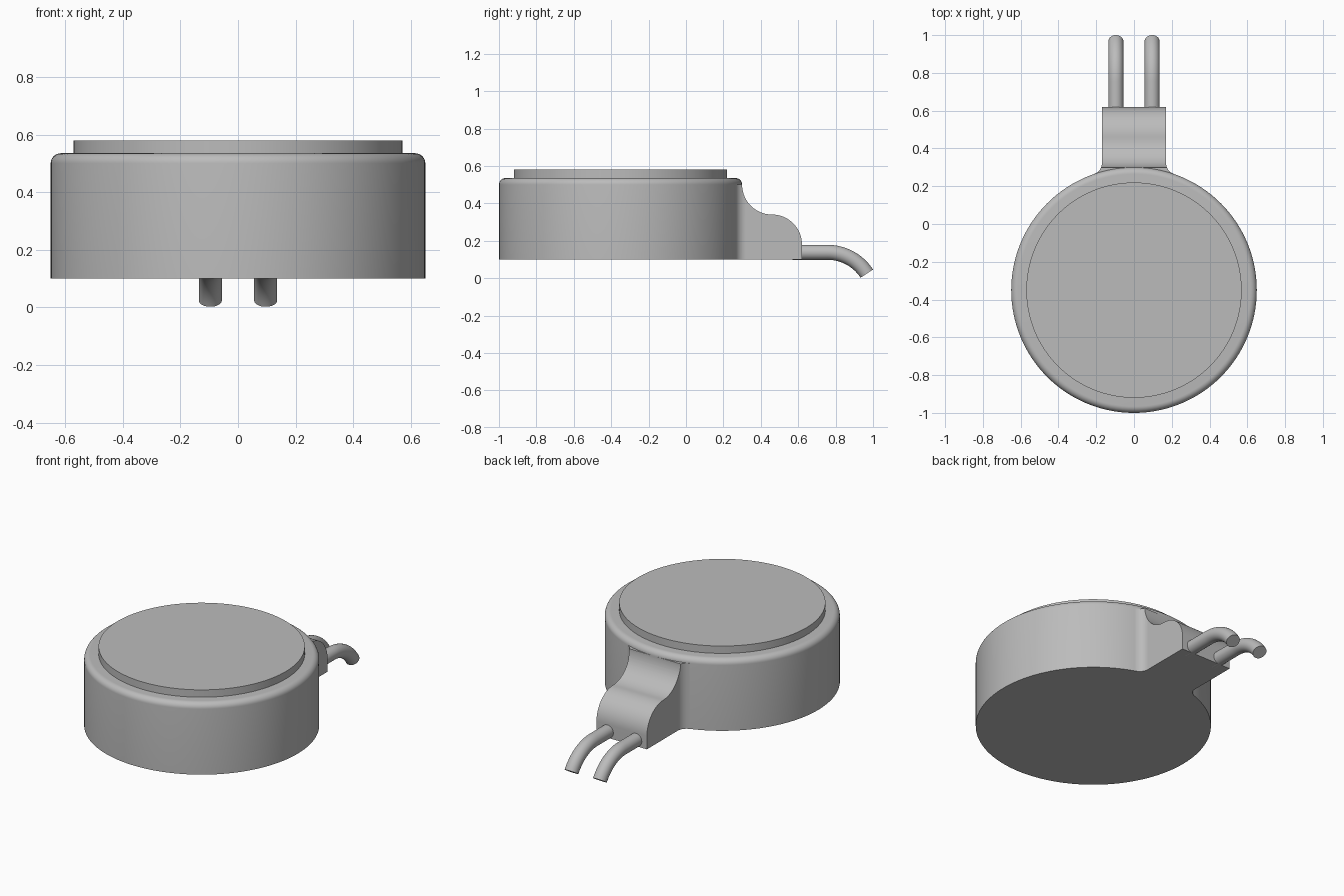
import bpy, bmesh
from math import sin, cos, pi, sqrt, radians

cube = bpy.data.objects.get("Cube")
if cube:
    bpy.data.objects.remove(cube, do_unlink=True)

metal = bpy.data.materials.new("grey metal")
metal.use_nodes = True
GREY = (0.5, 0.5, 0.5, 1)
metal.diffuse_color = GREY
metal.node_tree.nodes["Principled BSDF"].inputs["Base Color"].default_value = GREY


def loft(name, rings):
    """Skin equal-length rings of points and cap both ends."""
    bm = bmesh.new()
    loops = [[bm.verts.new(p) for p in ring] for ring in rings]
    n = len(loops[0])
    for a, b in zip(loops, loops[1:]):
        for i in range(n):
            j = (i + 1) % n
            bm.faces.new((a[i], a[j], b[j], b[i]))
    bm.faces.new(loops[0])
    bm.faces.new(loops[-1])
    bmesh.ops.recalc_face_normals(bm, faces=bm.faces)
    mesh = bpy.data.meshes.new(name)
    bm.to_mesh(mesh)
    bm.free()
    mesh.materials.append(metal)
    obj = bpy.data.objects.new(name, mesh)
    bpy.context.collection.objects.link(obj)
    bpy.ops.object.select_all(action="DESELECT")
    obj.select_set(True)
    bpy.context.view_layer.objects.active = obj
    bpy.ops.object.shade_smooth_by_angle(angle=radians(30))
    return obj


CY, R, BASE, TOP = -0.35, 0.65, 0.1, 0.535


def circle(r, z, n=128):
    return [(r * cos(2 * pi * i / n), CY + r * sin(2 * pi * i / n), z) for i in range(n)]


# Round body with a rounded top rim, and the raised disc on it
F = 0.035
rim = [(R - F + F * cos(a), TOP - F + F * sin(a)) for a in (i * pi / 16 for i in range(9))]
loft("body", [circle(R, BASE)] + [circle(r, z) for r, z in rim])
loft("top_disc", [circle(0.57, TOP - 0.01), circle(0.57, 0.58)])

# Cable outlet: S-shaped top, flared where it meets the body
HALF, FLARE, ARC = 0.17, 0.06, 0.16
END = 0.62
MID = END - ARC
flare_y = CY + sqrt((R + FLARE) ** 2 - (HALF + FLARE) ** 2)
start_y = CY + (flare_y - CY) * R / (R + FLARE)


def half_width(y):
    if y >= flare_y:
        return HALF
    return HALF + FLARE - sqrt(FLARE ** 2 - (y - flare_y) ** 2)


def top_z(y):
    if y <= MID - ARC:
        return 0.5
    if y < MID:
        return 0.5 - sqrt(max(0, ARC ** 2 - (y - MID) ** 2))
    return 0.18 + sqrt(max(0, ARC ** 2 - (y - MID) ** 2))


angles = [i * pi / 40 for i in range(21)]
stations = {round(MID - ARC * cos(a), 5) for a in angles}
stations |= {round(MID + ARC * sin(a), 5) for a in angles}
stations |= {round(start_y + (flare_y - start_y) * i / 8, 5) for i in range(9)}
outlet = []
for y in sorted(stations):
    w, z = half_width(y), top_z(y)
    outlet.append([(-w, y, BASE), (w, y, BASE), (w, y, z), (-w, y, z)])
loft("cable_outlet", outlet)

# Two wires that run straight out and then bend down
WIRE, BEND, WZ, BEND_Y = 0.04, 0.25, 0.138, 0.757
path = [(END - 0.05, WZ, 0)]
for i in range(17):
    a = radians(57) * i / 16
    path.append((BEND_Y + BEND * sin(a), WZ - BEND * (1 - cos(a)), a))
for side, x in (("left", 0.096), ("right", -0.096)):
    rings = []
    for y, z, a in path:
        ring = []
        for k in range(32):
            t = 2 * pi * k / 32
            up = WIRE * sin(t)
            ring.append((x + WIRE * cos(t), y + up * sin(a), z + up * cos(a)))
        rings.append(ring)
    loft(side + "_wire", rings)
